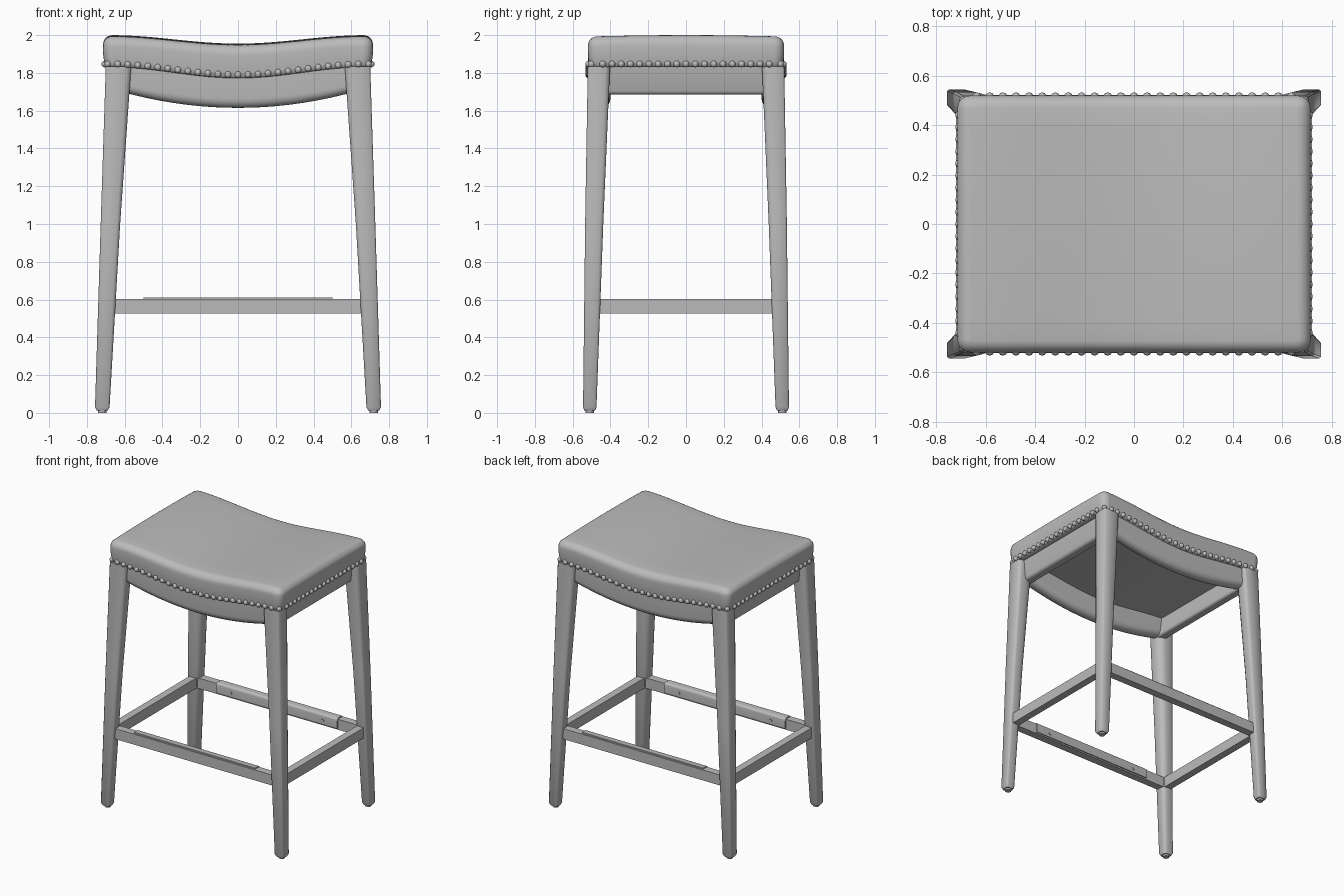
import bpy, bmesh, math
from mathutils import Vector, Matrix

if "Cube" in bpy.data.objects:
    bpy.data.objects.remove(bpy.data.objects["Cube"])

grey = bpy.data.materials.new("plain grey")
grey.diffuse_color = (0.5, 0.5, 0.5, 1)
grey.use_nodes = True
grey.node_tree.nodes["Principled BSDF"].inputs["Base Color"].default_value = grey.diffuse_color


def finish(name, bm, angle=50):
    bmesh.ops.recalc_face_normals(bm, faces=bm.faces)
    me = bpy.data.meshes.new(name)
    bm.to_mesh(me)
    bm.free()
    me.materials.append(grey)
    ob = bpy.data.objects.new(name, me)
    bpy.context.collection.objects.link(ob)
    bpy.ops.object.select_all(action='DESELECT')
    ob.select_set(True)
    bpy.context.view_layer.objects.active = ob
    bpy.ops.object.shade_smooth_by_angle(angle=math.radians(angle))
    return ob


def box(name, lo, hi, bevels=(), cuts=(), warp=None, angle=50):
    """Box with selected edges rounded, sliced across, then bent by warp."""
    bm = bmesh.new()
    lo, hi = Vector(lo), Vector(hi)
    bmesh.ops.create_cube(bm, size=1)
    for v in bm.verts:
        v.co = Vector(lo[i] + (v.co[i] + 0.5) * (hi[i] - lo[i]) for i in range(3))
    for pick, size, seg in bevels:
        edges = [e for e in bm.edges if pick(e.verts[0].co, e.verts[1].co)]
        bmesh.ops.bevel(bm, geom=edges, offset=size, segments=seg, profile=0.5, affect='EDGES')
    for axis, n in cuts:
        no = Vector((0, 0, 0))
        no[axis] = 1
        for i in range(1, n):
            p = lo.lerp(hi, i / n)
            bmesh.ops.bisect_plane(bm, geom=bm.verts[:] + bm.edges[:] + bm.faces[:],
                                   plane_co=p, plane_no=no, dist=1e-5)
    if warp:
        for v in bm.verts:
            v.co = warp(v.co.copy())
    return finish(name, bm, angle)


def dip(x):
    """Saddle curve: 1 at the middle, 0 at the ends."""
    return 0.5 + 0.5 * math.cos(math.pi * min(abs(x) / 0.68, 1))


# Upholstered saddle seat
def bend_seat(p):
    t = (p.z - 1.83) / 0.17
    p.z -= dip(p.x) * (0.058 - 0.013 * t)
    p.z -= 0.008 * (p.y / 0.52) ** 2 * t
    bulge = 1 + 0.012 * math.sin(math.pi * max(0, min(t, 1))) - 0.01 * (1 - t)
    p.x *= bulge
    p.y *= bulge
    return p


box("seat", (-0.71, -0.516, 1.83), (0.71, 0.516, 2.0),
    [(lambda a, b: abs(a.z - b.z) > 0.1, 0.05, 4),
     (lambda a, b: min(a.z, b.z) > 1.999, 0.045, 5),
     (lambda a, b: max(a.z, b.z) < 1.831 and max(abs(a.x), abs(b.x)) > 0.6, 0.008, 1)],
    [(0, 28), (1, 8), (2, 6)], bend_seat)

# Row of nail heads around the seat
bm = bmesh.new()


def nail(x, y, z):
    bmesh.ops.create_uvsphere(bm, u_segments=10, v_segments=6, radius=0.018,
                              matrix=Matrix.Translation((x, y, z)))


for s in (-1, 1):
    for i in range(27):
        x = -0.69 + 1.38 * i / 26
        nail(x, s * (0.515 if abs(x) < 0.67 else 0.5), 1.847 - 0.057 * dip(x))
    for i in range(1, 20):
        nail(s * 0.706, -0.49 + 0.98 * i / 20, 1.847)
finish("nail_heads", bm)


# Curved front and back aprons, straight side aprons
def bend_apron(p):
    t = (1.84 - p.z) / 0.15
    p.z -= 0.075 * (1 - (p.x / 0.58) ** 2) * max(t, 0) + 0.045 * dip(p.x) * (1 - t)
    return p


for s, side in ((-1, "front"), (1, "back")):
    ys = sorted((s * 0.40, s * 0.495))
    box(side + "_apron", (-0.61, ys[0], 1.69), (0.61, ys[1], 1.84),
        [(lambda a, b: max(a.z, b.z) < 1.691 and abs(a.x - b.x) > 0.5, 0.042, 5)],
        [(0, 20)], bend_apron)
for s, side in ((-1, "left"), (1, "right")):
    xs = sorted((s * 0.59, s * 0.665))

    # lower edge tucks inward
    def lean(p, s=s):
        p.x -= s * 0.02 * (1.84 - p.z) / 0.155
        return p
    box(side + "_apron", (xs[0], -0.43, 1.685), (xs[1], 0.43, 1.84),
        [(lambda a, b: max(a.z, b.z) < 1.686 and abs(a.y - b.y) > 0.5, 0.02, 3)],
        warp=lean)


# Tapered splayed legs with rounded inner corner, plus foot glides
def leg(name, sx, sy):
    bm = bmesh.new()
    # z, outer x, inner x, outer y, inner y, inner corner cut
    rows = [(0.012, 0.748, 0.690, 0.538, 0.482, 0.02),
            (0.03, 0.757, 0.680, 0.545, 0.474, 0.025),
            (1.0, 0.727, 0.624, 0.534, 0.438, 0.045),
            (1.835, 0.70, 0.565, 0.520, 0.402, 0.06)]
    rings = []
    for z, xo, xi, yo, yi, c in rows:
        e = 0.008
        pts = [(xo - e, yo), (xo, yo - e), (xo, yi + c * 0.4), (xo - c * 0.15, yi + c * 0.1),
               (xo - c * 0.4, yi), (xi + c, yi)]
        pts += [(xi + c * (1 - math.sin(a)), yi + c * (1 - math.cos(a)))
                for a in (math.pi / 8, math.pi / 4, 3 * math.pi / 8)]
        pts += [(xi, yi + c), (xi, yo - c * 0.4), (xi + c * 0.1, yo - c * 0.15), (xi + c * 0.4, yo)]
        rings.append([bm.verts.new((sx * x, sy * y, z)) for x, y in pts])
    n = len(rings[0])
    for a, b in zip(rings, rings[1:]):
        for i in range(n):
            bm.faces.new((a[i], a[(i + 1) % n], b[(i + 1) % n], b[i]))
    bm.faces.new(rings[0])
    bm.faces.new(rings[-1])
    finish(name, bm)
    bm = bmesh.new()
    bmesh.ops.create_cone(bm, cap_ends=True, segments=16, radius1=0.022, radius2=0.024, depth=0.02,
                          matrix=Matrix.Translation((sx * 0.719, sy * 0.51, 0.01)))
    finish(name + "_glide", bm)


for sx, a in ((-1, "left"), (1, "right")):
    for sy, b in ((-1, "front"), (1, "back")):
        leg(f"{b}_{a}_leg", sx, sy)

# Stretchers, with kick plates and screws on the front and back ones
for s, side in ((-1, "left"), (1, "right")):
    xs = sorted((s * 0.665, s * 0.72))
    box(side + "_stretcher", (xs[0], -0.47, 0.525), (xs[1], 0.47, 0.603))
for s, side in ((-1, "front"), (1, "back")):
    ys = sorted((s * 0.465, s * 0.522))
    box(side + "_stretcher", (-0.66, ys[0], 0.525), (0.66, ys[1], 0.603))
    ys = sorted((s * 0.457, s * 0.512))
    box(side + "_kick_plate", (-0.5, ys[0], 0.535), (0.5, ys[1], 0.612),
        [(lambda a, b, s=s: min(a.z, b.z) > 0.611 and abs(a.x - b.x) > 0.5 and a.y * s < 0.46, 0.018, 4)])
    bm = bmesh.new()
    for x in (-0.38, 0.38):
        bmesh.ops.create_cone(bm, cap_ends=True, segments=12, radius1=0.011, radius2=0.011, depth=0.008,
                              matrix=Matrix.Translation((x, s * 0.456, 0.565)) @ Matrix.Rotation(math.pi / 2, 4, 'X'))
    finish(side + "_plate_screws", bm)
